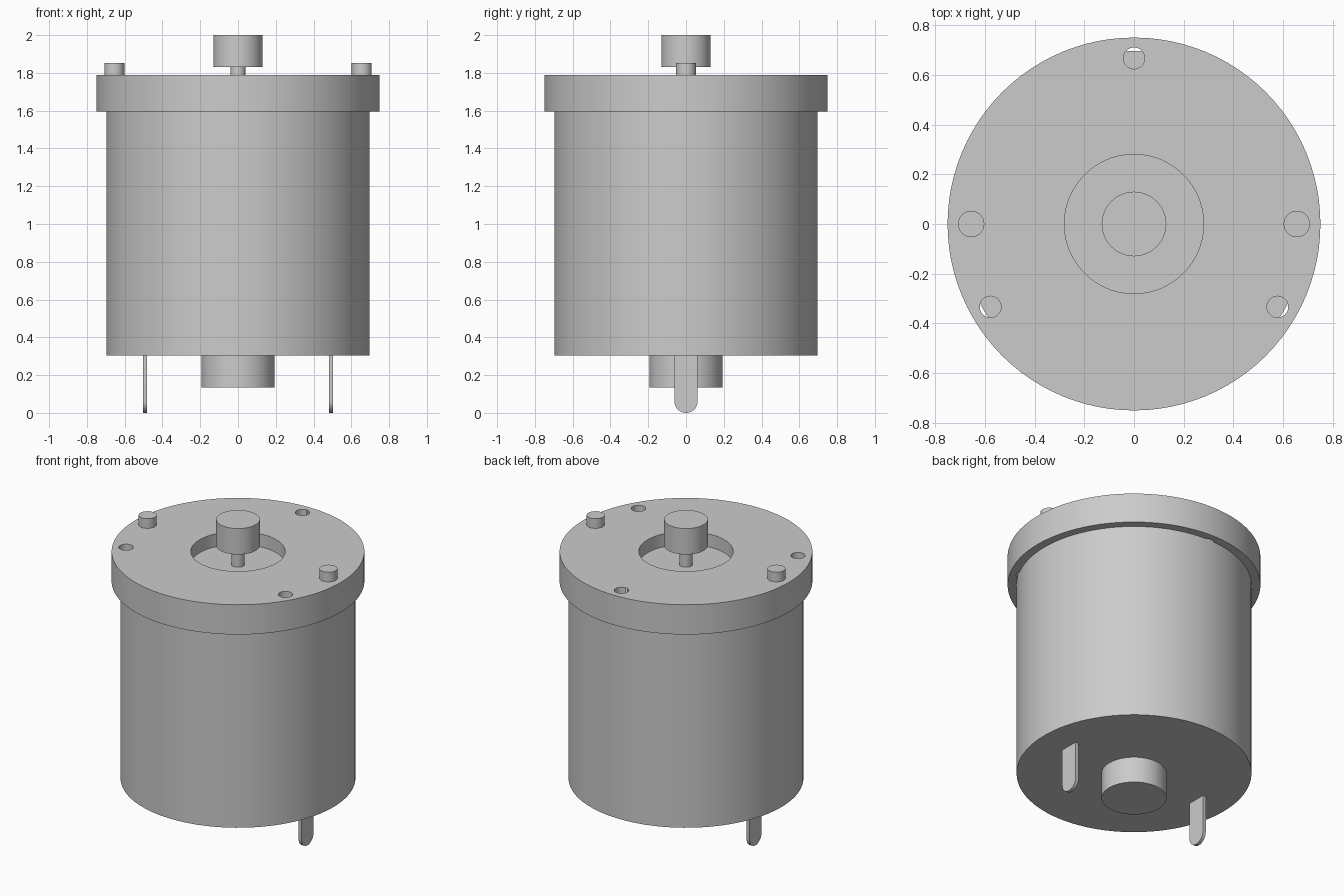
import bpy, bmesh, math
from mathutils import Vector, Matrix

cube = bpy.data.objects.get("Cube")
if cube:
    bpy.data.objects.remove(cube, do_unlink=True)

# One plain metal colour for every part
grey = bpy.data.materials.new("grey metal")
grey.use_nodes = True
grey.diffuse_color = (0.6, 0.6, 0.6, 1)
grey.node_tree.nodes["Principled BSDF"].inputs["Base Color"].default_value = (0.6, 0.6, 0.6, 1)


def finish(name, bm):
    bmesh.ops.recalc_face_normals(bm, faces=bm.faces)
    mesh = bpy.data.meshes.new(name)
    bm.to_mesh(mesh)
    bm.free()
    mesh.materials.append(grey)
    obj = bpy.data.objects.new(name, mesh)
    bpy.context.collection.objects.link(obj)
    return obj


def smooth(obj):
    bpy.ops.object.select_all(action="DESELECT")
    obj.select_set(True)
    bpy.context.view_layer.objects.active = obj
    bpy.ops.object.shade_smooth_by_angle(angle=math.radians(30))


def cylinder(name, radius, low, high, x=0, y=0, sides=48):
    bm = bmesh.new()
    bmesh.ops.create_cone(bm, cap_ends=True, segments=sides, radius1=radius,
                          radius2=radius, depth=high - low,
                          matrix=Matrix.Translation((x, y, (low + high) / 2)))
    return finish(name, bm)


def turned_ring(name, profile, sides):
    bm = bmesh.new()
    rings = []
    for i in range(sides):
        a = math.tau * i / sides
        rings.append([bm.verts.new((r * math.cos(a), r * math.sin(a), z)) for r, z in profile])
    for i, ring in enumerate(rings):
        following = rings[(i + 1) % sides]
        for j in range(len(profile)):
            k = (j + 1) % len(profile)
            bm.faces.new((ring[j], following[j], following[k], ring[k]))
    return finish(name, bm)


def terminal(name, x, half_width=0.062, thickness=0.022, top=0.32):
    # Flat blade with a rounded lower end
    outline = [(half_width, top), (-half_width, top)]
    for i in range(17):
        a = math.pi + math.pi * i / 16
        outline.append((half_width * math.cos(a), half_width * (1 + math.sin(a))))
    bm = bmesh.new()
    face = bm.faces.new([bm.verts.new((x - thickness / 2, y, z)) for y, z in outline])
    extruded = bmesh.ops.extrude_face_region(bm, geom=[face])["geom"]
    bmesh.ops.translate(bm, vec=Vector((thickness, 0, 0)),
                        verts=[v for v in extruded if isinstance(v, bmesh.types.BMVert)])
    return finish(name, bm)


# Body and the raised cap around its upper rim
can_top, cap_top, cap_bottom = 1.705, 1.79, 1.595
parts = [cylinder("body_can", 0.697, 0.305, can_top, sides=96)]
cap = turned_ring("flanged_cap", [
    (0.28, can_top), (0.28, cap_top), (0.75, cap_top),
    (0.75, cap_bottom), (0.697, cap_bottom), (0.697, can_top)], 96)

# Three mounting holes through the cap
for degrees in (90, 210, 330):
    a = math.radians(degrees)
    cutter = cylinder("hole_cutter", 0.043, 1.5, 1.9,
                      0.667 * math.cos(a), 0.667 * math.sin(a), 32)
    cutter.hide_render = True
    mod = cap.modifiers.new("hole", "BOOLEAN")
    mod.operation = "DIFFERENCE"
    mod.solver = "EXACT"
    mod.object = cutter
    bpy.context.view_layer.objects.active = cap
    bpy.ops.object.modifier_apply(modifier=mod.name)
    bpy.data.objects.remove(cutter, do_unlink=True)
parts.append(cap)

# Shaft, its pulley and the rear bearing boss
parts.append(cylinder("shaft", 0.04, 1.69, 1.84, sides=32))
parts.append(cylinder("pulley", 0.13, 1.83, 2.0))
parts.append(cylinder("bearing_boss", 0.193, 0.135, 0.32, sides=64))

# Paired locating pins and terminals
for side, sign in (("left", 1), ("right", -1)):
    parts.append(cylinder(side + "_pin", 0.053, 1.77, 1.853, sign * 0.655, sides=32))
    parts.append(terminal(side + "_terminal", sign * 0.493))

for part in parts:
    smooth(part)
